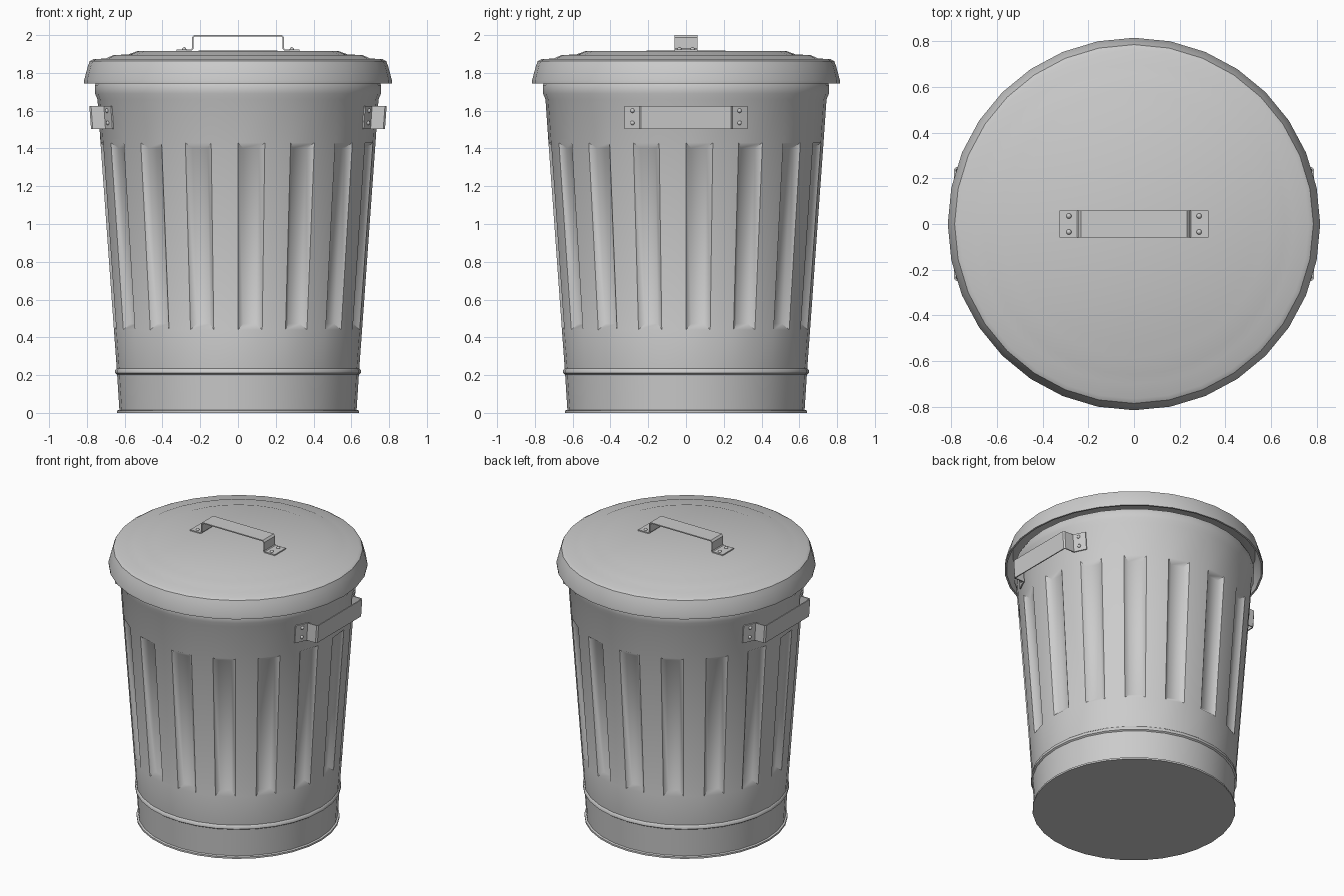
import bpy, bmesh, math
from mathutils import Vector

if "Cube" in bpy.data.objects:
    bpy.data.objects.remove(bpy.data.objects["Cube"])

SIDES = 32


def finish(bm, name, angle=None):
    bmesh.ops.recalc_face_normals(bm, faces=bm.faces[:])
    me = bpy.data.meshes.new(name)
    bm.to_mesh(me)
    bm.free()
    ob = bpy.data.objects.new(name, me)
    bpy.context.collection.objects.link(ob)
    if angle:
        bpy.ops.object.select_all(action='DESELECT')
        ob.select_set(True)
        bpy.context.view_layer.objects.active = ob
        bpy.ops.object.shade_smooth_by_angle(angle=math.radians(angle))
    return ob


def lathe(profile):
    """Revolve (radius, z) points round z; returns the bmesh and its face rows."""
    bm = bmesh.new()
    rings = []
    for r, z in profile:
        if r == 0:
            rings.append([bm.verts.new((0, 0, z))] * SIDES)
        else:
            rings.append([bm.verts.new((r * math.cos(math.tau * i / SIDES),
                                        r * math.sin(math.tau * i / SIDES), z))
                          for i in range(SIDES)])
    rows = []
    for a, b in zip(rings, rings[1:]):
        row = []
        for i in range(SIDES):
            k = (i + 1) % SIDES
            quad = list(dict.fromkeys((a[i], a[k], b[k], b[i])))
            row.append(bm.faces.new(quad))
        rows.append(row)
    return bm, rows


def strap(name, path, widths, place):
    """Bent metal strip: a 2D path swept across the two width values."""
    bm = bmesh.new()
    rows = [[bm.verts.new(place(u, v, w)) for w in widths] for u, v in path]
    for a, b in zip(rows, rows[1:]):
        bm.faces.new((a[0], a[1], b[1], b[0]))
    ob = finish(bm, name)
    mod = ob.modifiers.new("thickness", 'SOLIDIFY')
    mod.thickness, mod.offset = 0.008, 0
    return ob


def rivets(name, spots):
    bm = bmesh.new()
    for p in spots:
        new = bmesh.ops.create_uvsphere(bm, u_segments=10, v_segments=6, radius=0.012)
        bmesh.ops.translate(bm, verts=new['verts'], vec=Vector(p))
    return finish(bm, name, 60)


# Can body with base flange, lower band, fluted wall and rolled rim
body_profile = [(0, 0), (0.64, 0), (0.64, 0.012), (0.628, 0.016), (0.64, 0.203),
                (0.65, 0.21), (0.65, 0.228), (0.642, 0.235), (0.657, 0.44),
                (0.728, 1.43), (0.744, 1.66), (0.757, 1.69), (0.757, 1.735),
                (0.747, 1.755), (0.735, 1.74)]
bm, rows = lathe(body_profile)
bm.normal_update()
bmesh.ops.recalc_face_normals(bm, faces=bm.faces[:])
bmesh.ops.inset_individual(bm, faces=rows[8][::2], thickness=0.03, depth=-0.028,
                           use_even_offset=True)
finish(bm, "can_body", 50)

# Lid with stepped top and hanging skirt
lid_profile = [(0, 1.918), (0.53, 1.916), (0.58, 1.898), (0.66, 1.894), (0.70, 1.876),
               (0.765, 1.873), (0.785, 1.862), (0.795, 1.835), (0.815, 1.76),
               (0.815, 1.745), (0.803, 1.745), (0.782, 1.835), (0.765, 1.858),
               (0.70, 1.863), (0.66, 1.88), (0, 1.9)]
bm, _ = lathe(lid_profile)
finish(bm, "lid", 40)

# Lid handle
half = [(0.325, 1.921), (0.247, 1.921), (0.24, 1.928), (0.24, 1.986), (0.231, 1.996)]
path = half + [(-x, z) for x, z in reversed(half)]
strap("lid_handle", path, (-0.06, 0.06), lambda u, v, w: (u, w, v))
rivets("lid_handle_rivets", [(sx * 0.285, sy * 0.035, 1.924)
                             for sx in (-1, 1) for sy in (-1, 1)])

# Side handles, tilted to follow the tapered wall
half = [(0.666, 0.325), (0.686, 0.284), (0.704, 0.245), (0.772, 0.245), (0.779, 0.238)]
path = half + [(x, -y) for x, y in reversed(half)]
for side, label in ((1, "right"), (-1, "left")):
    def place(u, v, w, s=side):
        return (s * (u + 0.072 * (w - 1.565)), v, w)
    strap(label + "_handle", path, (1.503, 1.625), place)
    rivets(label + "_handle_rivets", [place(0.69, sy * 0.283, z)
                                      for sy in (-1, 1) for z in (1.535, 1.6)])
